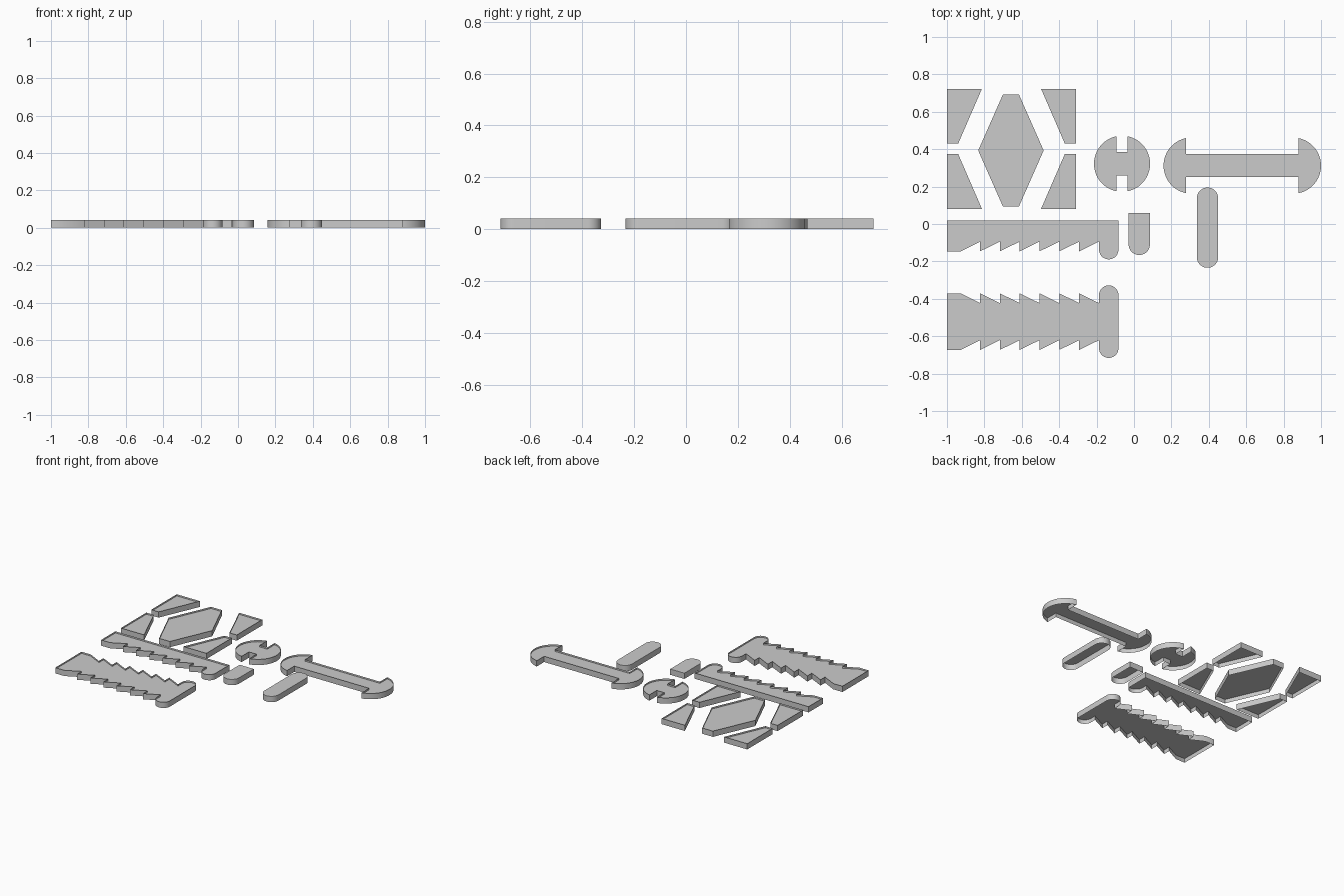
import bpy, bmesh, math

if "Cube" in bpy.data.objects:
    bpy.data.objects.remove(bpy.data.objects["Cube"])

H = 0.042      # wall height
DECK = 0.03    # recessed panel height


def arc(cx, cy, r, a0, a1, n=20):
    """Points along an arc, angles in degrees."""
    return [(cx + r * math.cos(math.radians(a0 + (a1 - a0) * i / n)),
             cy + r * math.sin(math.radians(a0 + (a1 - a0) * i / n)))
            for i in range(n + 1)]


def mirror(pts, cx=None, cy=None):
    """Mirror an outline about x = cx and/or y = cy."""
    return [(2 * cx - x if cx is not None else x,
             2 * cy - y if cy is not None else y) for x, y in pts]


def part(name, pts, deck=DECK, panels=None):
    """Thin upright wall along the outline, closed by a flat panel, open below."""
    area = sum(a[0] * b[1] - b[0] * a[1] for a, b in zip(pts, pts[1:] + pts[:1]))
    if area < 0:
        pts = pts[::-1]
    bm = bmesh.new()
    low = [bm.verts.new((x, y, 0)) for x, y in pts]
    top = [bm.verts.new((x, y, H)) for x, y in pts]
    n = len(pts)
    for i in range(n):
        j = (i + 1) % n
        bm.faces.new((low[i], low[j], top[j], top[i]))
    for panel in panels or [pts]:
        bm.faces.new([bm.verts.new((x, y, deck)) for x, y in panel])
    mesh = bpy.data.meshes.new(name)
    bm.to_mesh(mesh)
    bm.free()
    ob = bpy.data.objects.new(name, mesh)
    bpy.context.collection.objects.link(ob)
    bpy.ops.object.select_all(action='DESELECT')
    ob.select_set(True)
    bpy.context.view_layer.objects.active = ob
    bpy.ops.object.shade_smooth_by_angle(angle=math.radians(30))
    return ob


# Hexagonal centre plate, made of two halves
cx, cy = -0.658, 0.393
upper = [(cx + 0.175, cy), (cx + 0.043, cy + 0.299),
         (cx - 0.043, cy + 0.299), (cx - 0.175, cy)]
lower = mirror(upper, cy=cy)[::-1]
part("hexagon_plate", upper + lower[1:-1], panels=[upper, lower])

# Four corner plates around the hexagon
corner = [(-0.999, 0.723), (-0.813, 0.723), (-0.94, 0.43), (-0.999, 0.43)]
mx, my = -0.655, 0.402
part("corner_plate_back_left", corner)
part("corner_plate_back_right", mirror(corner, cx=mx))
part("corner_plate_front_left", mirror(corner, cy=my))
part("corner_plate_front_right", mirror(corner, cx=mx, cy=my))


# Double-headed rod: two slotted round heads, joined by a bar
def rod(x0, x1, y, r=0.15, slot=0.03, half=0.062):
    a = math.degrees(math.acos(-slot / r))
    left = arc(x0, y, r, a, 360 - a, 32)
    right = arc(x1, y, r, a - 180, 180 - a, 32)
    return (left + [(x0 - slot, y - half), (x1 + slot, y - half)]
            + right + [(x1 + slot, y + half), (x0 - slot, y + half)])


part("slotted_disc", rod(-0.064, -0.064, 0.322))
part("double_headed_bar", rod(0.308, 0.85, 0.312))


# Serrated strips with a rounded end bar
def serrated(y):
    """Lower edge from the left end to the right side of the end bar."""
    pts = [(-0.999, y - 0.151), (-0.925, y - 0.151)]
    for k in range(6):
        x = -0.823 + 0.106 * k
        pts += [(x, y - 0.099), (x, y - 0.151)]
    pts.append((-0.187, y - 0.099))
    return pts + arc(-0.135, y - 0.142, 0.052, 180, 360)


y1, y2 = 0.005, -0.522
part("serrated_strip_half", serrated(y1) + [(-0.083, 0.018), (-0.999, 0.018)])
edge = serrated(y2)
part("serrated_strip_full", edge + mirror(edge, cy=y2)[::-1])

# Rounded pegs, panel flush with the rim
r = 0.057
part("short_peg", arc(0.028, -0.109, r, 180, 360) + [(0.085, 0.06), (-0.029, 0.06)], H)
part("long_peg", arc(0.393, -0.177, r, 180, 360) + arc(0.393, 0.138, r, 0, 180), H)
